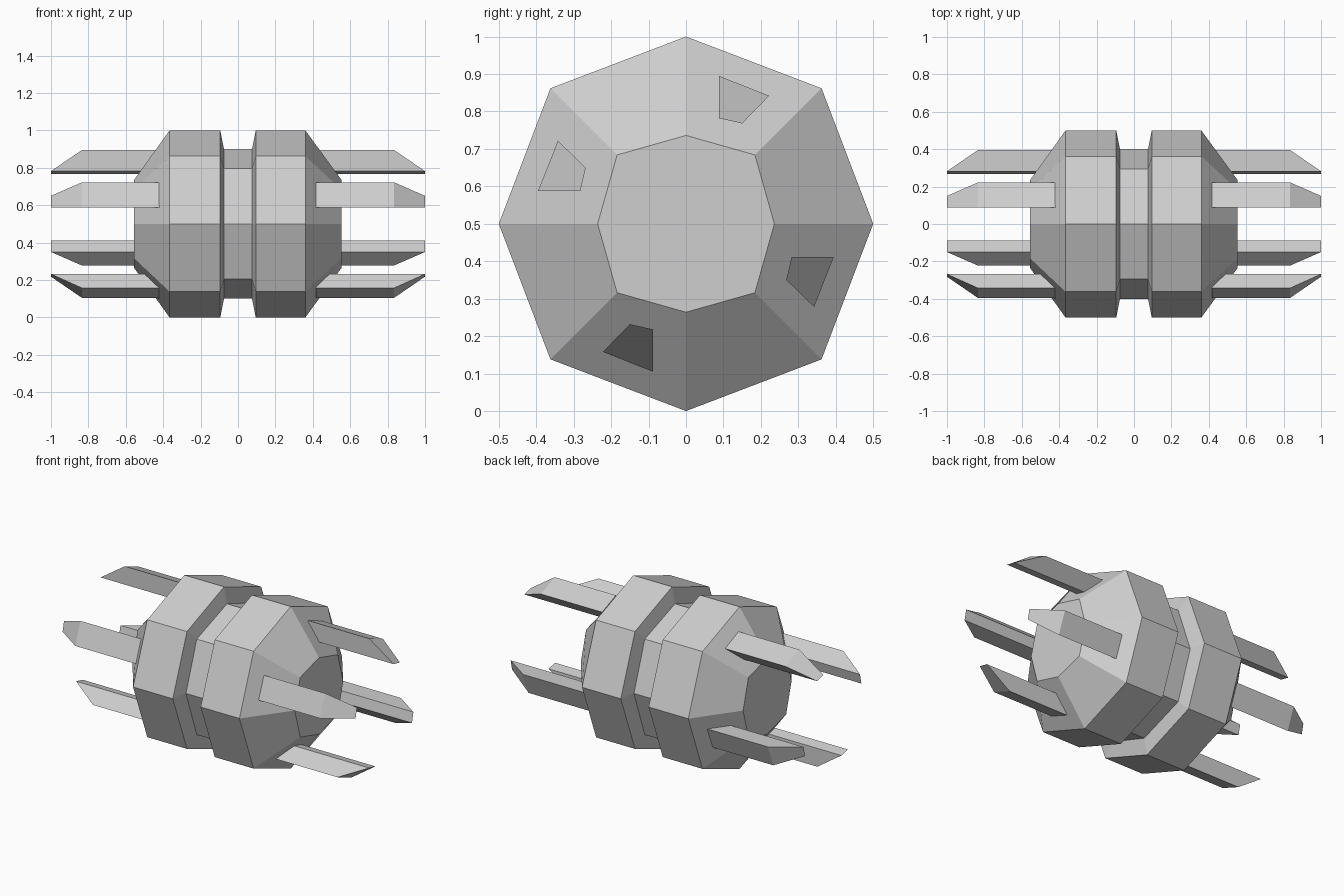
import bpy
import bmesh

cube = bpy.data.objects.get("Cube")
if cube:
    bpy.data.objects.remove(cube, do_unlink=True)

CENTRE_Z = 0.5

grey = bpy.data.materials.new("light grey metal")
grey.use_nodes = True
colour = (0.62, 0.62, 0.62, 1)
grey.diffuse_color = colour
grey.node_tree.nodes["Principled BSDF"].inputs["Base Color"].default_value = colour


def loft(name, rings):
    """Skin a row of equal-sided rings of points and cap both ends."""
    bm = bmesh.new()
    rows = [[bm.verts.new(p) for p in ring] for ring in rings]
    n = len(rows[0])
    for a, b in zip(rows, rows[1:]):
        for i in range(n):
            j = (i + 1) % n
            bm.faces.new((a[i], a[j], b[j], b[i]))
    bm.faces.new(rows[0])
    bm.faces.new(rows[-1])
    bmesh.ops.recalc_face_normals(bm, faces=bm.faces)
    mesh = bpy.data.meshes.new(name)
    bm.to_mesh(mesh)
    bm.free()
    mesh.materials.append(grey)
    obj = bpy.data.objects.new(name, mesh)
    obj.location.z = CENTRE_Z
    bpy.context.collection.objects.link(obj)
    return obj


def octagon(x, r, d):
    """Eight-sided ring: r is the reach on the axes, d the diagonal corners."""
    return [(x, y, z) for y, z in ((r, 0), (d, d), (0, r), (-d, d),
                                   (-r, 0), (-d, -d), (0, -r), (d, -d))]


# Barrel body with tapered ends and a groove round the middle
profile = [(-0.555, 0.236, 0.184), (-0.366, 0.5, 0.362), (-0.095, 0.5, 0.362),
           (-0.075, 0.4, 0.295), (0.075, 0.4, 0.295), (0.095, 0.5, 0.362),
           (0.36, 0.5, 0.362), (0.553, 0.236, 0.184)]
loft("barrel_body", [octagon(*p) for p in profile])

# Prongs: four round each end, cut to a slanted tip
section = [(0.088, 0.395), (0.222, 0.342), (0.15, 0.268), (0.088, 0.282)]
tips = [0.835, 0.835, 1.0, 1.0]
for side, label in ((1, "left"), (-1, "right")):
    pts = section
    for k in range(4):
        root = [(side * 0.417, y, z) for y, z in pts]
        tip = [(side * x, y, z) for x, (y, z) in zip(tips, pts)]
        loft(f"{label}_prong_{k + 1}", [root, tip])
        pts = [(-z, y) for y, z in pts]
